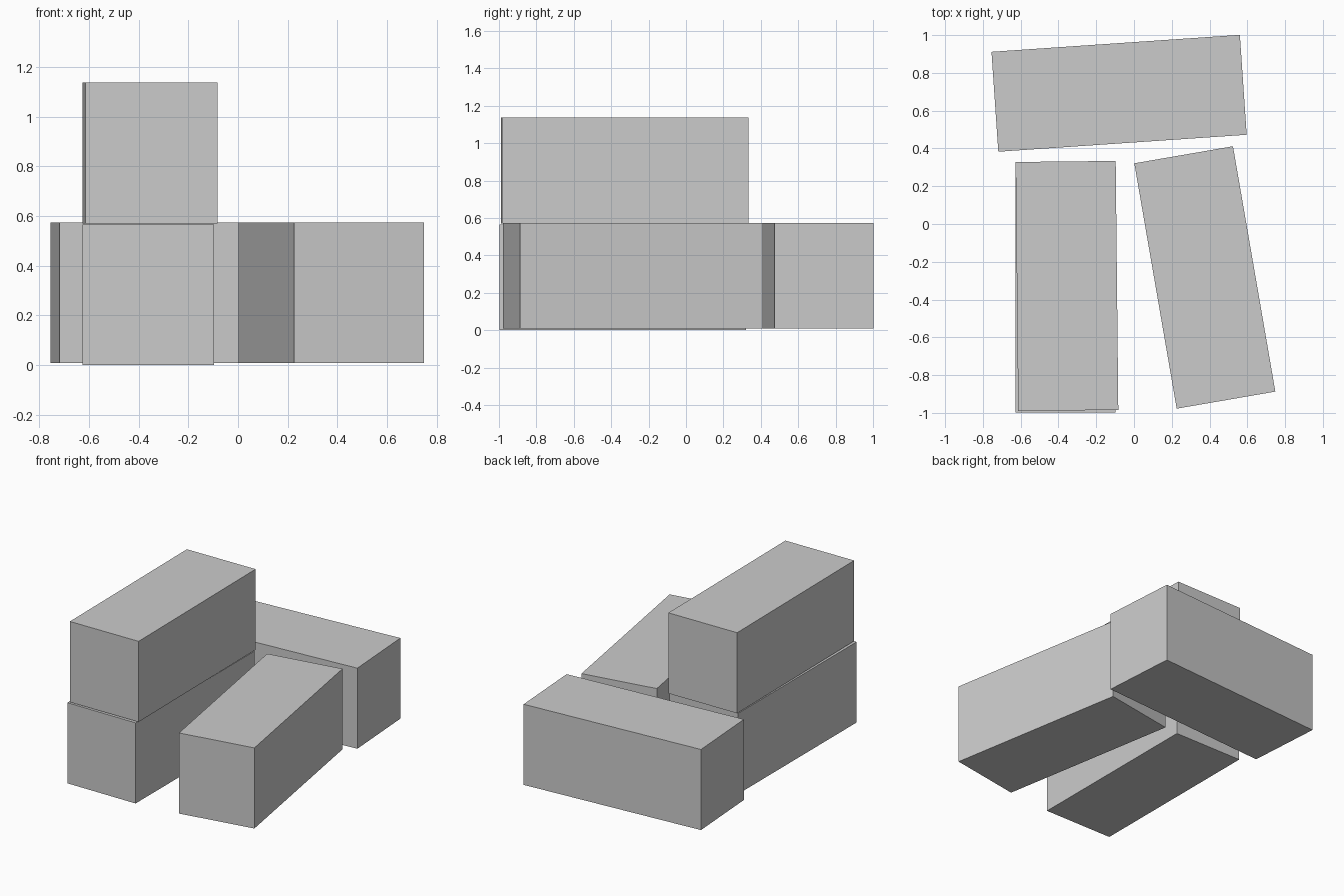
import bpy
from math import radians

if "Cube" in bpy.data.objects:
    bpy.data.objects.remove(bpy.data.objects["Cube"])

LENGTH, WIDTH, HEIGHT = 1.318, 0.53, 0.566


def block(name, x, y, bottom, angle):
    """Long block lying along y, turned by angle degrees about z."""
    bpy.ops.mesh.primitive_cube_add(
        size=1, location=(x, y, bottom + HEIGHT / 2),
        rotation=(0, 0, radians(angle)))
    ob = bpy.context.object
    ob.name = name
    ob.scale = (WIDTH, LENGTH, HEIGHT)
    return ob


# Three blocks on the ground, one stacked on the left block
block("left_lower_block", -0.362, -0.339, 0.0, 0)
block("left_upper_block", -0.355, -0.328, 0.571, 0.6)
block("right_block", 0.375, -0.283, 0.008, 9.8)
block("back_block", -0.079, 0.692, 0.008, 93.9)
